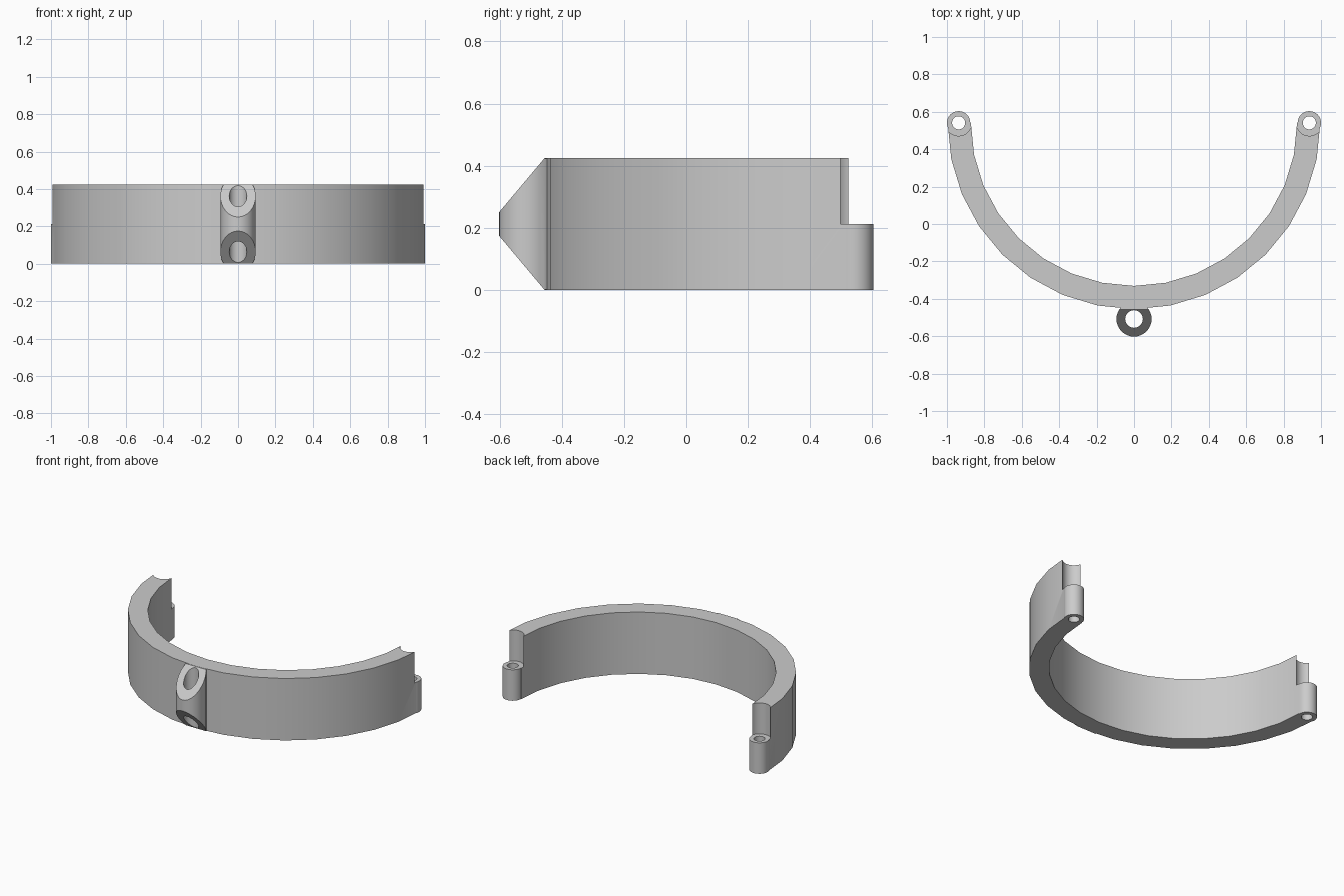
import bpy
import bmesh
import math
from mathutils import Vector

cube = bpy.data.objects.get("Cube")
if cube:
    bpy.data.objects.remove(cube, do_unlink=True)

HEIGHT = 0.425
STEP = HEIGHT / 2            # top of the hinge barrels
CENTRE_Y = 0.541             # centre of the half ring
R_OUT, R_IN = 0.996, 0.872
HINGE_X, HINGE_R = 0.9375, 0.0625
TUBE_Y, TUBE_R = -0.508, 0.094
OVER = 0.1                   # overshoot of the cutters

grey = bpy.data.materials.new("plain grey")
grey.use_nodes = True
colour = (0.6, 0.6, 0.6, 1)
grey.diffuse_color = colour
grey.node_tree.nodes["Principled BSDF"].inputs["Base Color"].default_value = colour


def make_object(name, bm):
    bmesh.ops.recalc_face_normals(bm, faces=bm.faces)
    mesh = bpy.data.meshes.new(name)
    bm.to_mesh(mesh)
    bm.free()
    mesh.materials.append(grey)
    obj = bpy.data.objects.new(name, mesh)
    bpy.context.collection.objects.link(obj)
    return obj


def cylinder_bm(x, y, radius, z0, z1):
    bm = bmesh.new()
    bmesh.ops.create_cone(bm, cap_ends=True, segments=32, radius1=radius,
                          radius2=radius, depth=z1 - z0)
    bmesh.ops.translate(bm, verts=bm.verts, vec=(x, y, (z0 + z1) / 2))
    return bm


def cylinder(name, *args):
    return make_object(name, cylinder_bm(*args))


def combine(target, tool, operation):
    """Apply a boolean and discard the tool."""
    mod = target.modifiers.new(operation.lower(), "BOOLEAN")
    mod.operation = operation
    mod.solver = "EXACT"
    mod.object = tool
    bpy.context.view_layer.objects.active = target
    bpy.ops.object.modifier_apply(modifier=mod.name)
    bpy.data.objects.remove(tool, do_unlink=True)


# Half ring band
bm = bmesh.new()
angles = [math.pi * (1 + i / 16) for i in range(17)]
outline = [(R_OUT, a) for a in angles] + [(R_IN, a) for a in reversed(angles)]
base = bm.faces.new([bm.verts.new((r * math.cos(a), CENTRE_Y + r * math.sin(a), 0))
                     for r, a in outline])
extruded = bmesh.ops.extrude_face_region(bm, geom=[base], use_keep_orig=True)
bmesh.ops.translate(bm, vec=(0, 0, HEIGHT),
                    verts=[v for v in extruded["geom"] if isinstance(v, bmesh.types.BMVert)])
band = make_object("half_ring_band", bm)

# Hinge ends: curved notch above, drilled barrel below
for side in (-1, 1):
    x = side * HINGE_X
    combine(band, cylinder("notch_cutter", x, CENTRE_Y, 0.07, STEP, HEIGHT + OVER), "DIFFERENCE")
    combine(band, cylinder("hinge_barrel", x, CENTRE_Y, HINGE_R, 0, STEP), "UNION")
    combine(band, cylinder("pin_hole", x, CENTRE_Y, 0.035, -OVER, HEIGHT + OVER), "DIFFERENCE")

# Front tube, with ends sloping back to the band
bm = cylinder_bm(0, TUBE_Y, TUBE_R, 0.001, HEIGHT - 0.001)
for sign in (-1, 1):
    edge = Vector((0, -0.455, HEIGHT / 2 + sign * HEIGHT / 2))
    slope = Vector((0, -0.175, sign * 0.147)).normalized()
    cut = bmesh.ops.bisect_plane(bm, geom=bm.verts[:] + bm.edges[:] + bm.faces[:],
                                 plane_co=edge, plane_no=slope, clear_outer=True)
    rim = [e for e in cut["geom_cut"] if isinstance(e, bmesh.types.BMEdge)]
    bmesh.ops.holes_fill(bm, edges=rim, sides=0)
tube = make_object("front_tube", bm)
combine(band, tube, "UNION")
combine(band, cylinder("tube_hole", 0, TUBE_Y, 0.047, -OVER, HEIGHT + OVER), "DIFFERENCE")

# Smooth curved walls, sharp rims
bpy.ops.object.select_all(action="DESELECT")
band.select_set(True)
bpy.context.view_layer.objects.active = band
bpy.ops.object.shade_smooth_by_angle(angle=math.radians(30))
